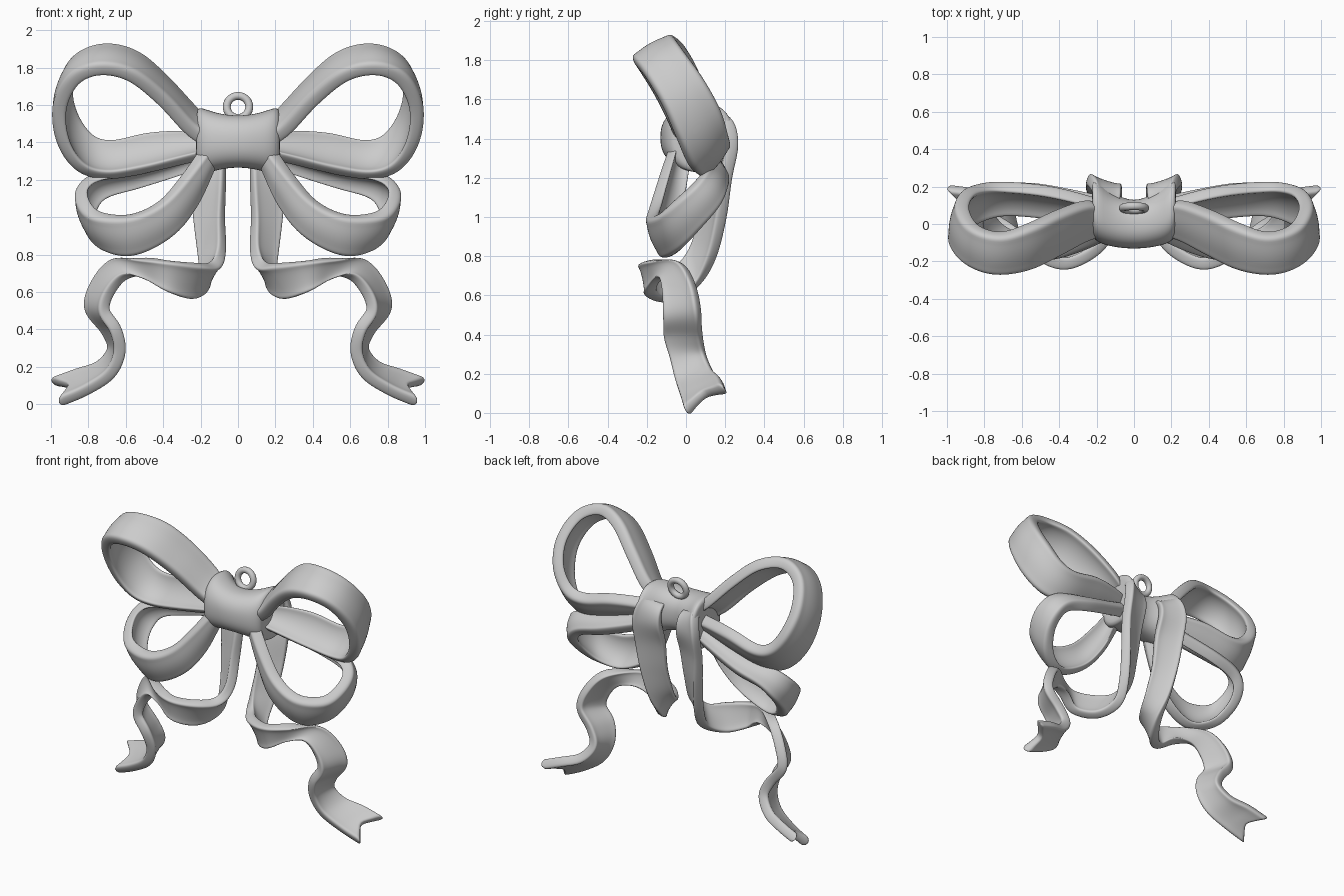
import bpy, bmesh, math
from mathutils import Vector


def finish(bm, name, mirror=False):
    bmesh.ops.recalc_face_normals(bm, faces=bm.faces)
    me = bpy.data.meshes.new(name)
    bm.to_mesh(me)
    bm.free()
    me.polygons.foreach_set("use_smooth", [True] * len(me.polygons))
    ob = bpy.data.objects.new(name, me)
    bpy.context.collection.objects.link(ob)
    if mirror:
        ob.modifiers.new("Mirror", 'MIRROR').use_mirror_merge = False
    sub = ob.modifiers.new("Subdivision", 'SUBSURF')
    sub.levels = sub.render_levels = 1
    return ob


def loft(bm, rings):
    vs = [[bm.verts.new(p) for p in r] for r in rings]
    n = len(vs[0])
    for a, b in zip(vs, vs[1:]):
        for i in range(n):
            j = (i + 1) % n
            bm.faces.new((a[i], a[j], b[j], b[i]))
    return vs


def spline(pts, steps):
    """Smooth curve through the given points."""
    p = [Vector(q) for q in pts]
    p = [2 * p[0] - p[1]] + p + [2 * p[-1] - p[-2]]
    out = []
    for i in range(1, len(p) - 2):
        a, b, c, d = p[i - 1:i + 3]
        for k in range(steps):
            t = k / steps
            out.append(0.5 * (2 * b + (c - a) * t + (2 * a - 5 * b + 4 * c - d) * t * t
                              + (3 * b - a - 3 * c + d) * t ** 3))
    return out + [p[-2]]


# Ribbon section: flat band with a raised bead along each edge (across, thickness)
HALF = [(-1, 0.45), (-0.95, 0.85), (-0.84, 1), (-0.68, 0.82), (-0.35, 0.74), (0, 0.72),
        (0.35, 0.74), (0.68, 0.82), (0.84, 1), (0.95, 0.85), (1, 0.45)]
SECTION = HALF + [(u, -v) for u, v in reversed(HALF)]


def ribbon(name, stations, thick=0.033, bulge=0.0, notch=0.0, steps=5):
    """Band between two edge curves, given as pairs of edge points."""
    first = spline([s[0] for s in stations], steps)
    second = spline([s[1] for s in stations], steps)
    mid = [(a + b) / 2 for a, b in zip(first, second)]
    last = len(mid) - 1
    rings = []
    for i, m in enumerate(mid):
        tangent = (mid[min(i + 1, last)] - mid[max(i - 1, 0)]).normalized()
        across = (second[i] - first[i]) / 2
        normal = tangent.cross(across).normalized()
        cut = notch * max(0, 1 - (last - i) / (steps * 1.2))
        rings.append([m + across * u + normal * (thick * v + bulge * (1 - u * u))
                      - tangent * cut * (1 - abs(u)) for u, v in SECTION])
    bm = bmesh.new()
    vs = loft(bm, rings)
    h = len(HALF)
    for r in (vs[0], vs[-1]):
        for i in range(h - 1):
            bm.faces.new((r[i], r[i + 1], r[2 * h - 2 - i], r[2 * h - 1 - i]))
    return finish(bm, name, mirror=True)


# Large upper loops, leaning forward at the top: (front edge, back edge)
ribbon("upper_loops", [
    ((0.14, -0.05, 1.38), (0.14, 0.08, 1.48)),
    ((0.26, -0.08, 1.46), (0.24, 0.12, 1.56)),
    ((0.41, -0.16, 1.62), (0.40, 0.07, 1.73)),
    ((0.58, -0.24, 1.75), (0.55, 0.00, 1.86)),
    ((0.75, -0.26, 1.78), (0.71, -0.05, 1.90)),
    ((0.88, -0.21, 1.72), (0.85, -0.01, 1.84)),
    ((0.95, -0.12, 1.57), (0.91, 0.09, 1.70)),
    ((0.93, -0.04, 1.39), (0.88, 0.17, 1.55)),
    ((0.84, 0.02, 1.26), (0.79, 0.20, 1.43)),
    ((0.70, 0.06, 1.22), (0.67, 0.20, 1.40)),
    ((0.50, 0.05, 1.25), (0.48, 0.18, 1.44)),
    ((0.30, 0.02, 1.30), (0.30, 0.14, 1.45)),
    ((0.14, 0.00, 1.34), (0.14, 0.09, 1.44))], thick=0.039, bulge=0.028)

# Smaller lower loops, facing forward: (upper edge, lower edge)
ribbon("lower_loops", [
    ((0.15, -0.05, 1.41), (0.14, 0.01, 1.29)),
    ((0.29, -0.11, 1.22), (0.23, -0.03, 1.07)),
    ((0.42, -0.15, 1.08), (0.36, -0.08, 0.90)),
    ((0.58, -0.17, 1.01), (0.56, -0.09, 0.80)),
    ((0.75, -0.13, 1.02), (0.71, -0.02, 0.84)),
    ((0.82, -0.06, 1.08), (0.78, 0.08, 0.95)),
    ((0.83, 0.03, 1.16), (0.77, 0.16, 1.05)),
    ((0.75, 0.08, 1.22), (0.70, 0.19, 1.12)),
    ((0.55, 0.10, 1.25), (0.54, 0.20, 1.17)),
    ((0.35, 0.08, 1.30), (0.35, 0.17, 1.23)),
    ((0.14, 0.04, 1.38), (0.14, 0.12, 1.30))], thick=0.037, bulge=-0.03)

# Tails: over the back of the knot, down, curled forward, then wavy to a notched tip
ribbon("tails", [
    ((0.10, 0.06, 1.44), (0.19, 0.06, 1.51)),
    ((0.08, 0.15, 1.44), (0.22, 0.20, 1.50)),
    ((0.07, 0.18, 1.35), (0.25, 0.24, 1.38)),
    ((0.07, 0.13, 1.20), (0.25, 0.21, 1.20)),
    ((0.08, 0.09, 1.00), (0.23, 0.185, 1.00)),
    ((0.08, 0.03, 0.83), (0.20, 0.135, 0.79)),
    ((0.12, -0.05, 0.75), (0.18, 0.05, 0.64)),
    ((0.21, -0.15, 0.75), (0.25, -0.08, 0.57)),
    ((0.36, -0.215, 0.765), (0.37, -0.18, 0.60)),
    ((0.50, -0.17, 0.78), (0.48, -0.15, 0.67)),
    ((0.66, -0.03, 0.77), (0.60, -0.12, 0.68)),
    ((0.76, 0.04, 0.66), (0.68, -0.11, 0.60)),
    ((0.80, 0.07, 0.52), (0.71, -0.11, 0.50)),
    ((0.71, 0.08, 0.40), (0.65, -0.11, 0.40)),
    ((0.67, 0.10, 0.30), (0.63, -0.08, 0.28)),
    ((0.74, 0.14, 0.21), (0.68, -0.05, 0.16)),
    ((0.86, 0.18, 0.17), (0.81, -0.02, 0.07)),
    ((1.00, 0.20, 0.12), (0.96, 0.00, 0.005))], thick=0.035, notch=0.09)

# Central knot: narrow waist, sides flaring back into the tails (x, front, back, height)
half = [(0.06, -0.13, 0.14, 0.143), (0.12, -0.12, 0.17, 0.155), (0.165, -0.11, 0.215, 0.17),
        (0.205, -0.09, 0.25, 0.184), (0.228, -0.06, 0.24, 0.165), (0.22, -0.02, 0.18, 0.10)]
profile = [(-x, f, b, h) for x, f, b, h in reversed(half)] + [(0, -0.132, 0.125, 0.139)] + half


def power(c):
    return math.copysign(abs(c) ** 0.85, c)


bm = bmesh.new()
angles = [2 * math.pi * i / 32 for i in range(32)]
vs = loft(bm, [[Vector((x, (f + b) / 2 + (b - f) / 2 * power(math.cos(t)),
                        1.405 + h * power(math.sin(t)))) for t in angles]
               for x, f, b, h in profile])
bm.faces.new(vs[0])
bm.faces.new(vs[-1])
finish(bm, "knot")

# Hanging ring on top of the knot
bpy.ops.mesh.primitive_torus_add(major_radius=0.06, minor_radius=0.021, major_segments=40,
                                 minor_segments=16, location=(0, 0.085, 1.59),
                                 rotation=(math.radians(80), 0, 0))
bpy.context.object.name = "hanging_ring"
bpy.ops.object.shade_smooth()
